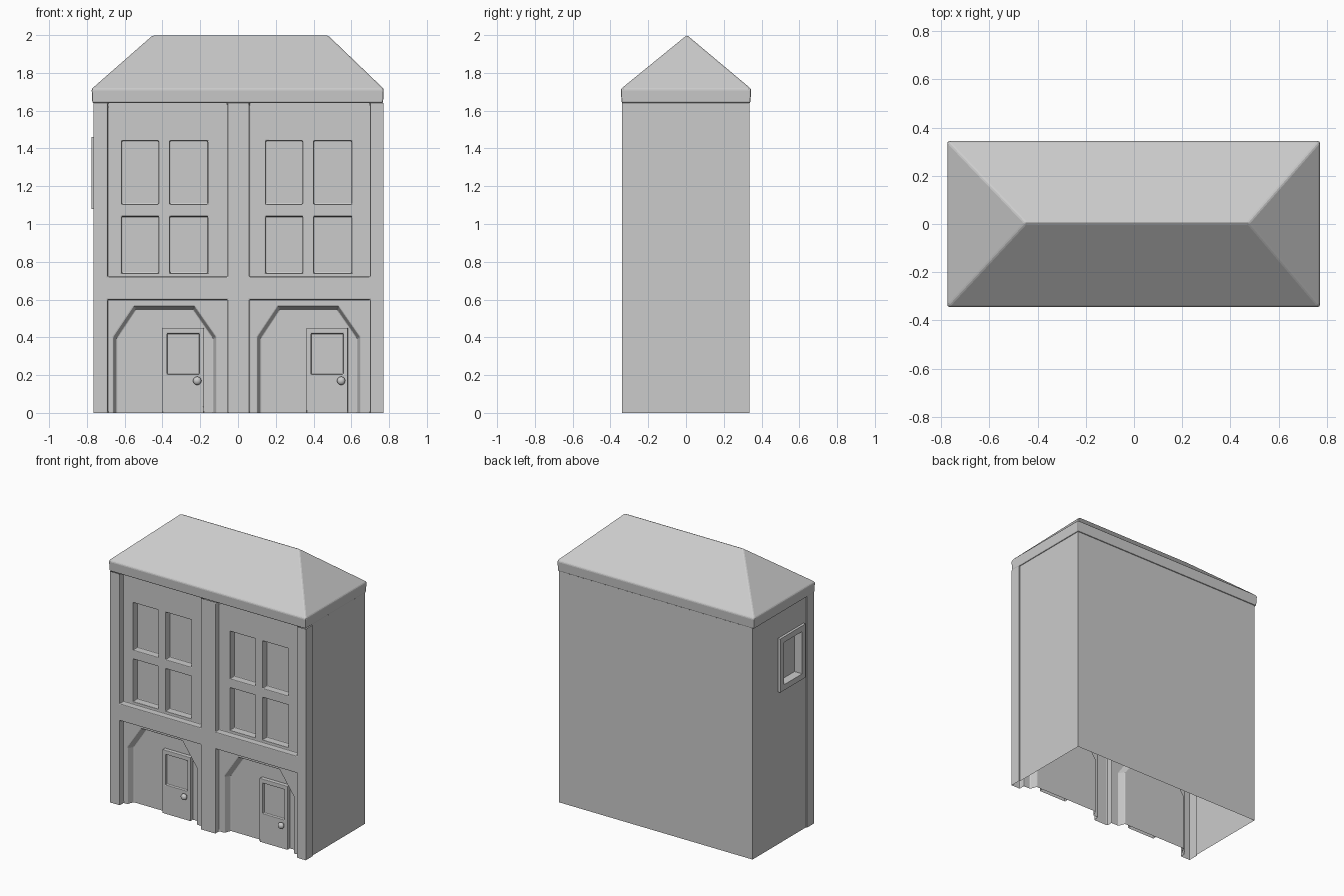
import bpy, bmesh

if "Cube" in bpy.data.objects:
    bpy.data.objects.remove(bpy.data.objects["Cube"])

TOP = 1.64                                   # underside of the eaves
FRAME, PANEL, DEEP = -0.34, -0.297, -0.25    # y of the facade layers
SHIFT = 0.762                                # spacing of the two bays


def front(u, v, d):
    return (u, d, v)


def side(u, v, d):
    return (d, u, v)


def plan(u, v, d):
    return (u, v, d)


def rect(u0, u1, v0, v1):
    return [(u0, v0), (u0, v1), (u1, v1), (u1, v0)]


def sheet(bm, loops, d, place):
    """Flat face bounded by the first loop, with the other loops as holes."""
    edges = []
    for loop in loops:
        vs = [bm.verts.new(place(u, v, d)) for u, v in loop]
        edges += [bm.edges.new((vs[i - 1], vs[i])) for i in range(len(vs))]
    bmesh.ops.triangle_fill(bm, use_beauty=True, use_dissolve=False, edges=edges)


def reveal(bm, a, d0, d1, place, b=None):
    """Side walls joining a loop at d0 to a loop at d1; open along the ground."""
    b = b or a
    for i in range(len(a)):
        p, q, r, s = a[i - 1], a[i], b[i], b[i - 1]
        if p[1] == q[1] and p[1] in (0, TOP):
            continue
        bm.faces.new([bm.verts.new(place(*c, d)) for c, d in
                      ((p, d0), (q, d0), (r, d1), (s, d1))])


def finish(name, bm, bevel=0.005):
    bmesh.ops.remove_doubles(bm, verts=bm.verts, dist=0.0005)
    bmesh.ops.recalc_face_normals(bm, faces=bm.faces)
    me = bpy.data.meshes.new(name)
    bm.to_mesh(me)
    bm.free()
    ob = bpy.data.objects.new(name, me)
    bpy.context.collection.objects.link(ob)
    if bevel:
        m = ob.modifiers.new("soft_edges", 'BEVEL')
        m.width, m.segments, m.limit_method = bevel, 2, 'ANGLE'
    return ob


# Facade: pillars and crossbeam, stepping back to panels, arches and panes
bm = bmesh.new()
L, R = -0.765, 0.77
bays = [(-0.69, -0.055), (0.06, 0.70)]
outline = [(L, 0)]
for x0, x1 in bays:
    outline += [(x0, 0), (x0, 0.60), (x1, 0.60), (x1, 0)]
outline += [(R, 0), (R, TOP)]
for x0, x1 in reversed(bays):
    outline += [(x1, TOP), (x1, 0.72), (x0, 0.72), (x0, TOP)]
outline += [(L, TOP)]
sheet(bm, [outline], FRAME, front)
for i, (x0, x1) in enumerate(bays):
    dx = i * SHIFT
    # upper panel with four windows
    upper = rect(x0, x1, 0.72, TOP)
    reveal(bm, upper, FRAME, PANEL, front)
    windows = [rect(a + dx, b + dx, c, d)
               for a, b in ((-0.615, -0.42), (-0.36, -0.16))
               for c, d in ((0.74, 1.04), (1.105, 1.44))]
    sheet(bm, [upper] + windows, PANEL, front)
    for w in windows:
        reveal(bm, w, PANEL, DEEP, front)
        sheet(bm, [w], DEEP, front)
    # lower panel with clipped arch
    arch = [(u + dx, v) for u, v in ((-0.66, 0), (-0.66, 0.40), (-0.55, 0.565),
                                     (-0.23, 0.565), (-0.115, 0.40), (-0.115, 0))]
    inner = [(u + dx, v) for u, v in ((-0.643, 0), (-0.643, 0.395), (-0.542, 0.548),
                                      (-0.238, 0.548), (-0.132, 0.395), (-0.132, 0))]
    reveal(bm, [(x0, 0), (x0, 0.60), (x1, 0.60), (x1, 0)], FRAME, PANEL, front)
    sheet(bm, [[(x0, 0), (x0, 0.60), (x1, 0.60), (x1, 0)] + arch[::-1]], PANEL, front)
    reveal(bm, arch, PANEL, DEEP, front, inner)
    sheet(bm, [inner], DEEP, front)
finish("facade", bm)

# Outer walls: corner returns, right wall and back wall, open underneath
bm = bmesh.new()
step, wl, wr, back = -0.265, -0.757, 0.763, 0.335
for path in ([(L, FRAME), (L, step), (wl, step)],
             [(wl, back), (wr, back), (wr, step), (R, step), (R, FRAME)]):
    for p, q in zip(path, path[1:]):
        bm.faces.new([bm.verts.new((*c, z)) for c, z in
                      ((p, 0), (q, 0), (q, TOP), (p, TOP))])
# left wall with a raised window frame
hole = rect(-0.235, 0.05, 1.08, 1.46)
glass = rect(-0.195, 0.01, 1.12, 1.42)
sheet(bm, [rect(step, back, 0, TOP), hole], wl, side)
reveal(bm, hole, wl, -0.775, side)
sheet(bm, [hole, glass], -0.775, side)
reveal(bm, glass, -0.775, -0.715, side)
sheet(bm, [glass], -0.715, side)
finish("outer_walls", bm, 0)

# Doors with a recessed pane and a round knob
for i in range(2):
    dx = i * SHIFT
    name = ("left", "right")[i]
    bm = bmesh.new()
    door = rect(-0.40 + dx, -0.18 + dx, 0, 0.45)
    pane = rect(-0.375 + dx, -0.205 + dx, 0.205, 0.42)
    reveal(bm, door, DEEP, -0.277, front)
    sheet(bm, [door, pane], -0.277, front)
    reveal(bm, pane, -0.277, -0.258, front)
    sheet(bm, [pane], -0.258, front)
    finish(name + "_door", bm, 0.004)
    bpy.ops.mesh.primitive_uv_sphere_add(segments=16, ring_count=10, radius=0.022,
                                         location=(-0.216 + dx, -0.298, 0.17))
    knob = bpy.context.object
    knob.name = name + "_door_knob"
    knob.scale.y = 0.8
    bpy.ops.object.shade_smooth()
    bpy.ops.mesh.primitive_cylinder_add(vertices=12, radius=0.011, depth=0.03,
                                        location=(-0.216 + dx, -0.285, 0.17),
                                        rotation=(1.5708, 0, 0))
    bpy.context.object.name = name + "_knob_stem"

# Hipped roof with a deep eave
bm = bmesh.new()
rings = [[bm.verts.new((*c, z)) for c in rect(-0.775 + e, 0.772 - e, -0.345 + e, 0.345 - e)]
         for z, e in ((TOP, 0.004), (1.715, 0))]
low, high = rings
a, b = bm.verts.new((-0.45, 0.005, 2.0)), bm.verts.new((0.475, 0.005, 2.0))
bm.faces.new(low)
for i in range(4):
    bm.faces.new((low[i - 1], low[i], high[i], high[i - 1]))
bm.faces.new((high[0], high[1], a))
bm.faces.new((high[1], high[2], b, a))
bm.faces.new((high[2], high[3], b))
bm.faces.new((high[3], high[0], a, b))
roof = finish("roof", bm, 0.008)
roof.modifiers[0].angle_limit = 0.8
